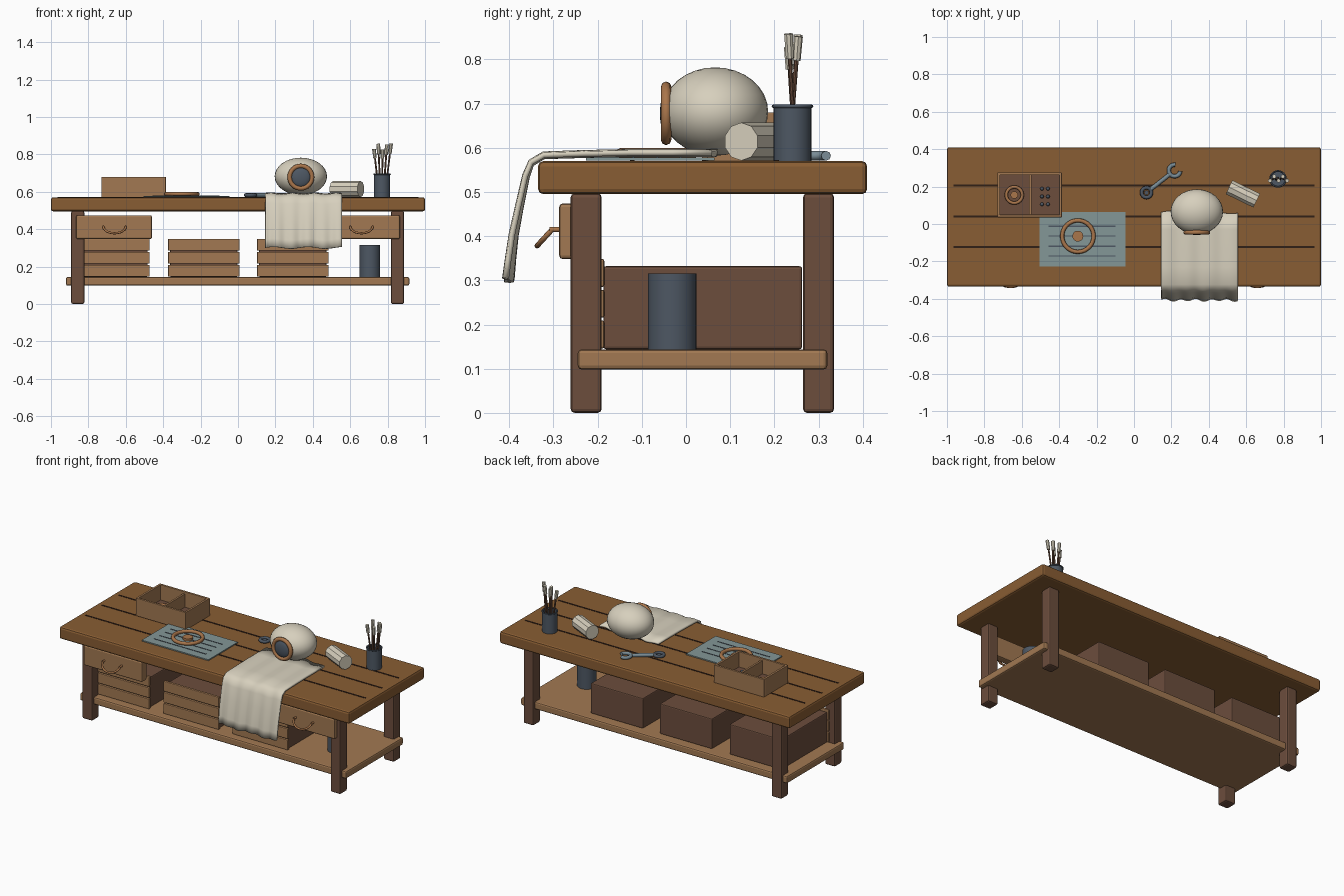
import bpy, bmesh, math
from mathutils import Vector

if "Cube" in bpy.data.objects:
    bpy.data.objects.remove(bpy.data.objects["Cube"])


def material(name, *rgb):
    m = bpy.data.materials.new(name)
    m.use_nodes = True
    m.diffuse_color = (*rgb, 1)
    m.node_tree.nodes["Principled BSDF"].inputs["Base Color"].default_value = (*rgb, 1)
    return m


oak = material("oak top", 0.25, 0.11, 0.033)
pine = material("light wood", 0.36, 0.19, 0.085)
walnut = material("dark wood", 0.15, 0.075, 0.046)
groove = material("groove brown", 0.03, 0.014, 0.008)
copper = material("copper", 0.40, 0.18, 0.07)
slate = material("slate metal", 0.075, 0.096, 0.125)
steel = material("light steel", 0.19, 0.26, 0.30)
cream = material("cream", 0.68, 0.63, 0.51)
paper = material("blue paper", 0.23, 0.31, 0.31)


def finish(bm, name, mat, smooth=0):
    bmesh.ops.recalc_face_normals(bm, faces=bm.faces)
    mesh = bpy.data.meshes.new(name)
    bm.to_mesh(mesh)
    bm.free()
    mesh.materials.append(mat)
    ob = bpy.data.objects.new(name, mesh)
    bpy.context.collection.objects.link(ob)
    if smooth:
        bpy.ops.object.select_all(action='DESELECT')
        ob.select_set(True)
        bpy.context.view_layer.objects.active = ob
        bpy.ops.object.shade_smooth_by_angle(angle=math.radians(smooth))
    return ob


def box(name, mat, x, y, z, bevel=0.0):
    """Box from its (low, high) range on each axis."""
    bm = bmesh.new()
    bmesh.ops.create_cube(bm, size=1)
    for v in bm.verts:
        v.co = [r[0] if c < 0 else r[1] for c, r in zip(v.co, (x, y, z))]
    ob = finish(bm, name, mat)
    if bevel:
        mod = ob.modifiers.new("Bevel", 'BEVEL')
        mod.width, mod.segments = bevel, 2
    return ob


def rod(name, mat, a, b, r, sides=16, r2=None, smooth=40):
    """Cylinder or cone from point a to point b."""
    a, b = Vector(a), Vector(b)
    bm = bmesh.new()
    bmesh.ops.create_cone(bm, cap_ends=True, segments=sides, radius1=r,
                          radius2=r if r2 is None else r2, depth=(b - a).length)
    ob = finish(bm, name, mat, smooth)
    ob.location = (a + b) / 2
    ob.rotation_mode = 'QUATERNION'
    ob.rotation_quaternion = (b - a).to_track_quat('Z', 'Y')
    return ob


def tube(name, mat, points, r, cyclic=False):
    """Round bar following a path."""
    cu = bpy.data.curves.new(name, 'CURVE')
    cu.dimensions = '3D'
    cu.bevel_depth, cu.bevel_resolution, cu.use_fill_caps = r, 2, True
    sp = cu.splines.new('POLY')
    sp.points.add(len(points) - 1)
    for p, co in zip(sp.points, points):
        p.co = (*co, 1)
    sp.use_cyclic_u = cyclic
    cu.materials.append(mat)
    ob = bpy.data.objects.new(name, cu)
    bpy.context.collection.objects.link(ob)
    return ob


def ring(name, mat, centre, radius, r, upright=False, start=0, sweep=360, n=32):
    pts = []
    for i in range(n if sweep == 360 else n + 1):
        t = math.radians(start + sweep * i / n)
        u, v = radius * math.cos(t), radius * math.sin(t)
        pts.append(Vector(centre) + Vector((u, 0, v) if upright else (u, v, 0)))
    return tube(name, mat, pts, r, sweep == 360)


def ellipsoid(name, mat, centre, radii, segs=32):
    bm = bmesh.new()
    bmesh.ops.create_uvsphere(bm, u_segments=segs, v_segments=segs // 2, radius=1)
    for v in bm.verts:
        v.co = [c * r for c, r in zip(v.co, radii)]
    ob = finish(bm, name, mat, 60)
    ob.location = centre
    return ob


# Bench frame
TOP = 0.57
box("bench_top", oak, (-1, 1), (-0.335, 0.41), (0.495, TOP), 0.012)
for y in (-0.122, 0.041, 0.205):
    box("plank_groove", groove, (-0.965, 0.965), (y - 0.005, y + 0.005), (TOP - 0.003, TOP + 0.002))
for x in (-0.857, 0.853):
    for y in (-0.226, 0.3):
        box("leg", walnut, (x - 0.035, x + 0.035), (y - 0.035, y + 0.035), (0, 0.497), 0.009)
box("lower_shelf", pine, (-0.92, 0.916), (-0.245, 0.32), (0.098, 0.144), 0.009)

# Drawer fronts with bail handles
for s in (-1, 1):
    box("drawer_front", pine, (s * 0.663 - 0.203, s * 0.663 + 0.203), (-0.287, -0.24), (0.348, 0.474), 0.008)
    arc = [math.pi * i / 12 for i in range(13)]
    tube("drawer_handle", copper, [(s * 0.66 + 0.06 * math.cos(t), -0.303 - 0.034 * math.sin(t),
                                    0.415 - 0.037 * math.sin(t)) for t in arc], 0.006)
    for d in (-0.06, 0.06):
        rod("handle_post", copper, (s * 0.66 + d, -0.28, 0.415), (s * 0.66 + d, -0.309, 0.415), 0.006, 10)

# Storage crates with slatted fronts
for x in (-0.663, -0.183, 0.293):
    box("crate_body", walnut, (x - 0.18, x + 0.18), (-0.187, 0.263), (0.144, 0.332), 0.006)
    for i in range(3):
        z = 0.146 + 0.0695 * i
        box("crate_slat", pine, (x - 0.191, x + 0.191), (-0.202, -0.185), (z, z + 0.063), 0.004)

# Canister on the shelf
rod("canister", slate, (0.705, -0.031, 0.144), (0.705, -0.031, 0.315), 0.055, 24)

# Open parts tray
X0, X1, Y0, Y1 = -0.73, -0.386, 0.036, 0.275
H = (TOP, 0.68)
box("tray_floor", walnut, (X0 + 0.005, X1 - 0.005), (Y0 + 0.005, Y1 - 0.005), (TOP, 0.585))
for y in (Y0, Y1 - 0.014):
    box("tray_long_wall", pine, (X0, X1), (y, y + 0.014), H, 0.002)
for x in (X0, X1 - 0.014):
    box("tray_end_wall", pine, (x, x + 0.014), (Y0 + 0.012, Y1 - 0.012), H, 0.002)
box("tray_divider", pine, (-0.561, -0.549), (Y0 + 0.012, Y1 - 0.012), (TOP, 0.667))
ring("tray_ring", copper, (-0.64, 0.155, 0.597), 0.043, 0.009)
rod("tray_ring_hub", copper, (-0.64, 0.155, 0.583), (-0.64, 0.155, 0.599), 0.02)
for x in (-0.492, -0.46):
    for y in (0.105, 0.147, 0.189):
        ellipsoid("tray_bolt", slate, (x, y, 0.593), (0.01, 0.01, 0.01), 12)

# Drawing sheet and hand ring
box("drawing_sheet", paper, (-0.505, -0.046), (-0.226, 0.064), (TOP + 0.001, 0.578))
for y in (-0.012, -0.065, -0.119, -0.172):
    box("sheet_line", slate, (-0.457, -0.1), (y - 0.003, y + 0.003), (0.577, 0.58))
ring("hand_ring", copper, (-0.3, -0.065, 0.588), 0.084, 0.011, n=40)
rod("hand_ring_hub", copper, (-0.3, -0.065, 0.577), (-0.3, -0.065, 0.592), 0.029, 20)

# Wrench
A, B = Vector((0.067, 0.168, 0.582)), Vector((0.217, 0.286, 0.582))
aim = (B - A).normalized()
heading = math.degrees(math.atan2(aim.y, aim.x))
rod("wrench_shaft", steel, A + aim * 0.03, B - aim * 0.03, 0.011, 12)
ring("wrench_ring_end", slate, A, 0.026, 0.01)
rod("wrench_nut", slate, A - Vector((0, 0, 0.011)), A + Vector((0, 0, 0.003)), 0.013, 6)
ring("wrench_jaw", steel, B, 0.031, 0.011, start=heading + 45, sweep=270)

# Draped cloth: a swept profile with folds that deepen towards the hem
profile = [(0.063, 0.588), (-0.03, 0.588), (-0.13, 0.588), (-0.23, 0.586), (-0.322, 0.583), (-0.35, 0.566),
           (-0.362, 0.535), (-0.378, 0.46), (-0.39, 0.4), (-0.397, 0.345), (-0.402, 0.3)]
COLS = 48
bm = bmesh.new()
rows = []
for k, (y, z) in enumerate(profile):
    drop = max(0, k - 4) / 6
    row = []
    for i in range(COLS + 1):
        t = i / COLS
        fold = math.sin(t * 31) + 0.4 * math.sin(t * 17 + 1)
        back = 0.008 * math.sin(t * 12) if k == 0 else 0
        row.append(bm.verts.new((0.146 + 0.408 * t, y + back + 0.006 * drop * fold,
                                 z + 0.003 * (1 - drop) * math.sin(t * 22)
                                 + 0.005 * drop * math.sin(t * 14))))
    rows.append(row)
for a, b in zip(rows, rows[1:]):
    for i in range(COLS):
        bm.faces.new((a[i], a[i + 1], b[i + 1], b[i]))
cloth = finish(bm, "draped_cloth", cream, 60)
solid = cloth.modifiers.new("Thickness", 'SOLIDIFY')
solid.thickness, solid.offset = 0.012, 0

# Round vessel with a dark porthole
ellipsoid("round_vessel", cream, (0.336, 0.066, 0.682), (0.14, 0.12, 0.1))
ring("vessel_rim", copper, (0.336, -0.045, 0.678), 0.06, 0.012, upright=True)
ellipsoid("vessel_lens", slate, (0.336, -0.042, 0.678), (0.053, 0.017, 0.053), 24)

# Faceted paper roll
C, axis = Vector((0.582, 0.161, 0.614)), Vector((0.074, -0.036, 0))
rod("paper_roll", cream, C - axis, C + axis, 0.043, 10, smooth=0)

# Brush cup: turned profile, open at the top
bm = bmesh.new()
cup = [(0, TOP), (0.043, TOP), (0.043, 0.695), (0.037, 0.695), (0.037, 0.6), (0, 0.6)]
vs = [bm.verts.new((r, 0, z)) for r, z in cup]
es = [bm.edges.new(p) for p in zip(vs, vs[1:])]
bmesh.ops.spin(bm, geom=vs + es, axis=(0, 0, 1), cent=(0, 0, 0), angle=math.tau, steps=24)
bmesh.ops.remove_doubles(bm, verts=bm.verts, dist=0.0001)
finish(bm, "brush_cup", slate, 40).location = (0.77, 0.241, 0)
ring("brush_cup_rim", slate, (0.77, 0.241, 0.694), 0.043, 0.004)

# Brushes fanning out of the cup
for i, top in enumerate((0.828, 0.856, 0.826, 0.852, 0.858)):
    d = (i - 2) / 2
    side = 0.012 if i % 2 else -0.01
    foot = Vector((0.77 + 0.018 * d, 0.241 - side * 0.5, 0.605))
    tip = Vector((0.773 + 0.046 * d, 0.242 + side, top))
    neck = foot.lerp(tip, 0.78)
    rod("brush_handle", walnut, foot, neck, 0.005, 8)
    rod("brush_bristles", cream, neck, tip, 0.0095, 8, 0.0105, 0)
